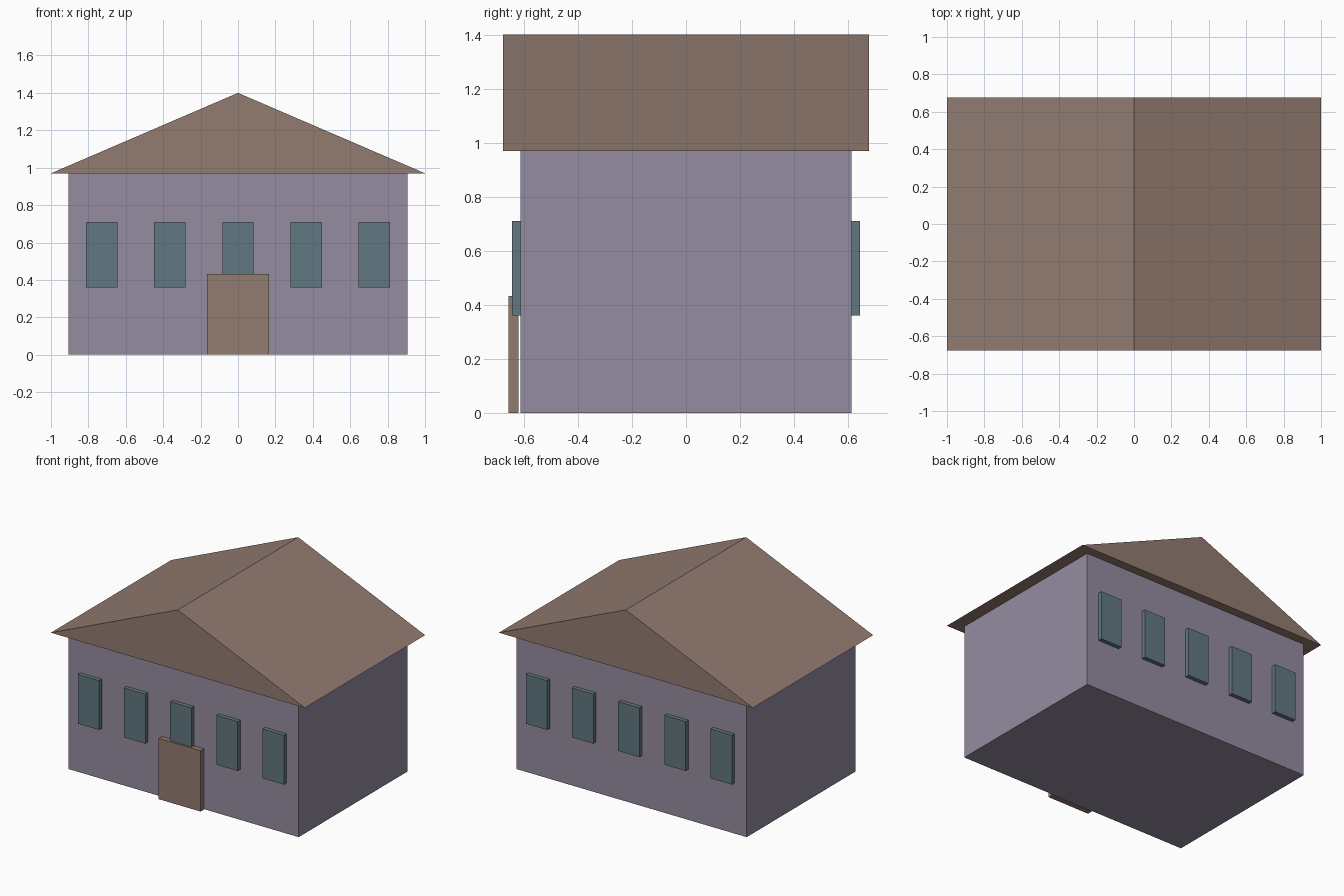
import bpy
import bmesh

old = bpy.data.objects.get("Cube")
if old:
    bpy.data.objects.remove(old, do_unlink=True)


def srgb(*rgb):
    """Convert 0-255 display values to a linear colour."""
    lin = [((c / 255 + 0.055) / 1.055) ** 2.4 for c in rgb]
    return (*lin, 1.0)


def material(name, colour):
    mat = bpy.data.materials.new(name)
    mat.use_nodes = True
    mat.diffuse_color = colour
    bsdf = mat.node_tree.nodes["Principled BSDF"]
    bsdf.inputs["Base Color"].default_value = colour
    bsdf.inputs["Roughness"].default_value = 0.8
    return mat


wall_paint = material("mauve wall", srgb(149, 140, 160))
brown = material("brown wood", srgb(146, 124, 113))
glass = material("teal glass", srgb(98, 120, 129))


def extrude_profile(name, profile, y0, y1, mat):
    """Solid made from an x-z outline swept along y."""
    bm = bmesh.new()
    face = bm.faces.new([bm.verts.new((x, y0, z)) for x, z in profile])
    swept = bmesh.ops.extrude_face_region(bm, geom=[face])
    moved = [v for v in swept["geom"] if isinstance(v, bmesh.types.BMVert)]
    bmesh.ops.translate(bm, verts=moved, vec=(0, y1 - y0, 0))
    bmesh.ops.recalc_face_normals(bm, faces=bm.faces)
    mesh = bpy.data.meshes.new(name)
    bm.to_mesh(mesh)
    bm.free()
    mesh.materials.append(mat)
    obj = bpy.data.objects.new(name, mesh)
    bpy.context.collection.objects.link(obj)
    return obj


def block(name, x, width, y0, y1, z0, z1, mat):
    a, b = x - width / 2, x + width / 2
    return extrude_profile(name, [(a, z0), (b, z0), (b, z1), (a, z1)], y0, y1, mat)


# House body and gabled roof
WALL_Y, EAVES = 0.613, 0.97
block("walls", 0, 1.815, -WALL_Y, WALL_Y, 0, EAVES, wall_paint)
extrude_profile("roof", [(-1, EAVES), (1, EAVES), (0, 1.4)], -0.677, 0.677, brown)

# Door standing just proud of the front wall
block("front_door", 0, 0.33, -0.656, -0.619, 0, 0.433, brown)

# Five windows on the front and five on the back
for side, sign in (("front", -1), ("back", 1)):
    for i in range(5):
        block(f"{side}_window_{i + 1}", (i - 2) * 0.364, 0.168,
              sign * (WALL_Y - 0.02), sign * 0.643, 0.36, 0.711, glass)
